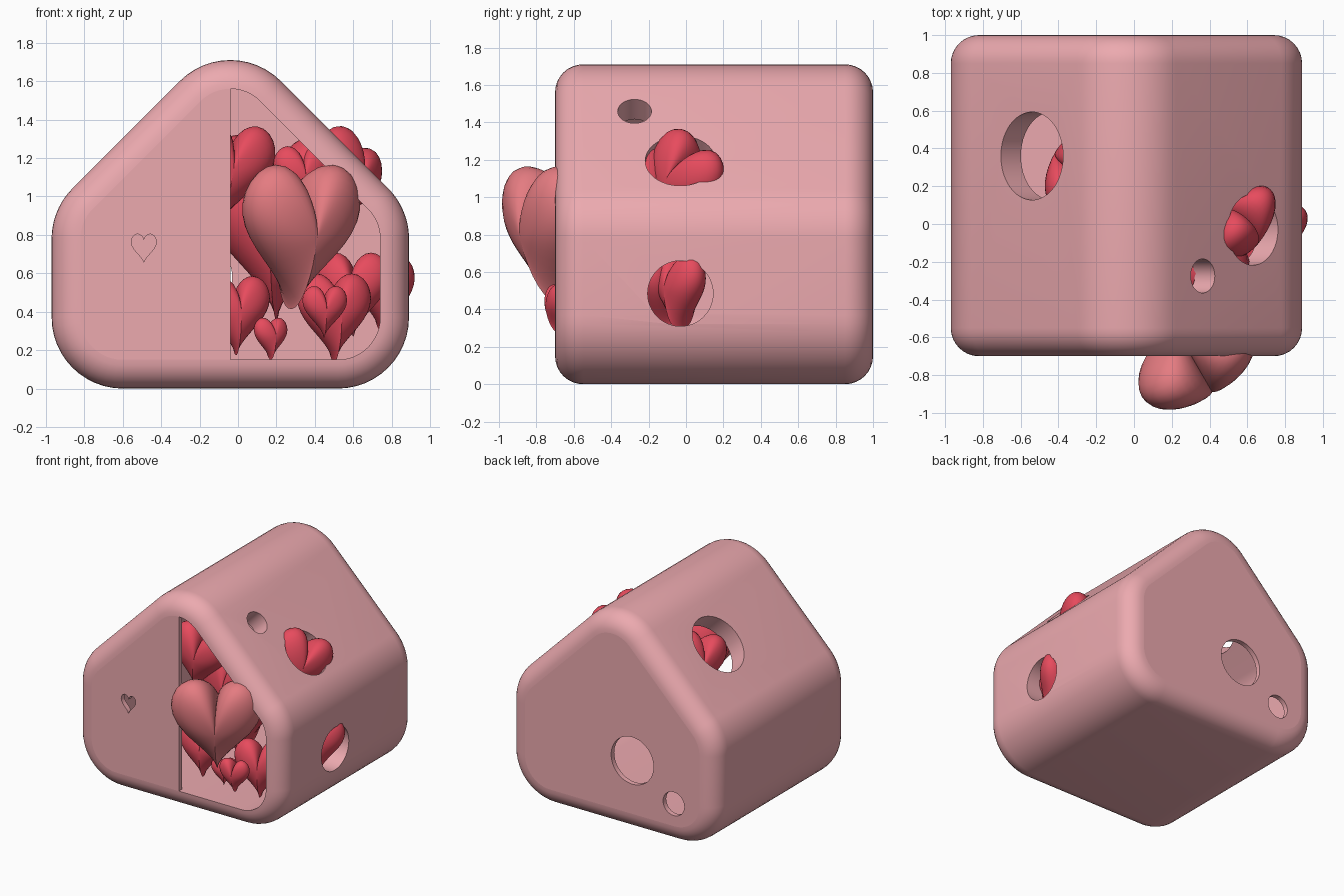
import bpy, bmesh
from math import sin, cos, pi, radians
from mathutils import Vector, Euler

if "Cube" in bpy.data.objects:
    bpy.data.objects.remove(bpy.data.objects["Cube"])


def material(name, rgb):
    m = bpy.data.materials.new(name)
    m.diffuse_color = (*rgb, 1)
    m.use_nodes = True
    m.node_tree.nodes["Principled BSDF"].inputs["Base Color"].default_value = m.diffuse_color
    return m


PINK = material("shell_pink", (0.84, 0.40, 0.43))
RED = material("heart_red", (0.80, 0.07, 0.11))
ROSE = material("heart_rose", (0.78, 0.20, 0.22))
R, WALL, FRONT, BACK = 0.37, 0.15, -0.70, 1.0


def house(off=0.0, seg=12):
    """Rounded house outline in x, z, moved inwards by off."""
    corners = [(-.6, .37, 180, 270), (.52, .37, 270, 360), (.52, .78, 0, 45),
               (-.04, 1.34, 45, 135), (-.6, .78, 135, 180)]
    pts = []
    for cx, cz, a0, a1 in corners:
        for i in range(seg + 1):
            a = radians(a0 + (a1 - a0) * i / seg)
            pts.append((cx + (R - off) * cos(a), cz + (R - off) * sin(a)))
    return pts


def finish(name, bm, mat):
    bmesh.ops.recalc_face_normals(bm, faces=bm.faces)
    me = bpy.data.meshes.new(name)
    bm.to_mesh(me)
    bm.free()
    ob = bpy.data.objects.new(name, me)
    bpy.context.collection.objects.link(ob)
    if mat:
        me.materials.append(mat)
    return ob


def smooth(ob, angle=35):
    bpy.ops.object.select_all(action='DESELECT')
    ob.select_set(True)
    bpy.context.view_layer.objects.active = ob
    bpy.ops.object.shade_smooth_by_angle(angle=radians(angle))


def bridge(bm, a, b):
    n = len(a)
    for i in range(n):
        bm.faces.new((a[i], a[(i + 1) % n], b[(i + 1) % n], b[i]))


def prism(name, pts, y0, y1, mat=None):
    bm = bmesh.new()
    loops = [[bm.verts.new((x, y, z)) for x, z in pts] for y in (y0, y1)]
    bridge(bm, *loops)
    for l in loops:
        bm.faces.new(l)
    return finish(name, bm, mat)


def cut(ob, cutter):
    mod = ob.modifiers.new("hole", 'BOOLEAN')
    mod.operation, mod.object, mod.solver = 'DIFFERENCE', cutter, 'EXACT'
    bpy.context.view_layer.objects.active = ob
    bpy.ops.object.modifier_apply(modifier=mod.name)
    bpy.data.objects.remove(cutter)


def round_hole(ob, loc, direction, r):
    bpy.ops.mesh.primitive_cylinder_add(
        vertices=48, radius=r, depth=0.6, location=loc,
        rotation=Vector(direction).to_track_quat('Z', 'Y').to_euler())
    cutter = bpy.context.object
    cutter.hide_render = True
    cut(ob, cutter)


def heart_outline(n):
    """Heart about 1 wide and 1.15 tall, centred on the origin."""
    out = []
    for i in range(n):
        t = 2 * pi * i / n
        z = 13 * cos(t) - 5 * cos(2 * t) - 2 * cos(3 * t) - cos(4 * t)
        out.append((sin(t) ** 3 / 2, (z + 2.5) / 29 * 1.15))
    return out


def heart(name, loc, w, rot=(0, 0, 0), mat=RED, n=48, rings=18):
    """Puffy heart made of scaled outlines from front to back."""
    bm = bmesh.new()
    rows = []
    for k in range(1, rings):
        u = -pi / 2 + pi * k / rings
        rows.append([bm.verts.new((x * cos(u) * w, .3 * w * sin(u),
                                   ((z - .05) * cos(u) + .05) * w))
                     for x, z in heart_outline(n)])
    for a, b in zip(rows, rows[1:]):
        bridge(bm, a, b)
    for row, y in ((rows[0], -.3 * w), (rows[-1], .3 * w)):
        tip = bm.verts.new((0, y, .05 * w))
        for i in range(n):
            bm.faces.new((row[i], row[(i + 1) % n], tip))
    ob = finish(name, bm, mat)
    ob.location = loc
    ob.rotation_euler = Euler([radians(a) for a in rot])
    smooth(ob, 60)


# Shell: house-shaped tube with rounded front and back rims
bm = bmesh.new()
steps = [i * pi / 16 for i in range(9)]
section = [(WALL * (1 - sin(a)), FRONT + WALL * (1 - cos(a))) for a in steps]
section += [(WALL * (1 - sin(a)), BACK - WALL * (1 - cos(a))) for a in reversed(steps)]
rows = [[bm.verts.new((x, y, z)) for x, z in house(o)] for o, y in section]
for i in range(len(rows)):
    bridge(bm, rows[i], rows[(i + 1) % len(rows)])
shell = finish("house_shell", bm, PINK)
for loc, d, r in [((.63, -.03, 1.195), (1, 0, 1), .188),
                  ((.365, -.275, 1.46), (1, 0, 1), .09),
                  ((.85, -.03, .485), (1, 0, 0), .175),
                  ((-.54, .36, 1.363), (-1, 0, 1), .233)]:
    round_hole(shell, loc, d, r)
smooth(shell)

# Back panel with two round holes
back = prism("back_panel", house(WALL), BACK - .04, BACK, PINK)
round_hole(back, (-.22, BACK, .58), (0, 1, 0), .19)
round_hole(back, (-.59, BACK, .33), (0, 1, 0), .095)
smooth(back)

# Front half door with a small heart opening
half = [p for p in house(WALL) if p[0] < -.045]
half_lo = [p for p in half if p[1] < .5 and p[1] < .37]
half_hi = [p for p in half if p[1] >= .37]
outline = [(-.04, 1.56)] + sorted(half_hi, key=lambda p: -p[1]) \
    + sorted(half_lo, key=lambda p: -p[1]) + [(-.04, .15)]
door = prism("front_half_door", outline, FRONT, FRONT + .04, PINK)
knob = prism("heart_cutter", [(-.49 + x * .13, .73 + z * .13)
                              for x, z in heart_outline(32)], -.9, -.5)
knob.hide_render = True
cut(door, knob)
smooth(door)

# Hearts: the large rose one leaning out, the rest filling the house
heart("large_front_heart", (.31, -.71, .79), .67, (14, 0, 30), ROSE)
for name, loc, w, rot in [
    ("middle_heart", (.2, -.2, .84), .84, (0, 0, -8)),
    ("upper_left_heart", (-.05, -.4, 1.12), .46, (5, 8, 10)),
    ("upper_right_heart", (.33, -.36, 1.09), .30, (0, 0, 15)),
    ("roof_hole_heart", (.54, -.03, 1.07), .46, (0, 30, 50)),
    ("wall_hole_heart", (.76, -.03, .49), .36, (0, 0, 35)),
    ("lower_right_heart", (.50, -.42, .37), .40, (0, 0, 20)),
    ("right_side_heart", (.60, -.15, .49), .38, (0, 0, -10)),
    ("small_front_heart", (.45, -.68, .40), .235, (8, 0, 10)),
    ("lower_left_heart", (-.01, -.42, .38), .36, (0, 0, 15)),
    ("tiny_floor_heart", (.17, -.42, .26), .19, (0, 0, 30)),
    ("left_roof_heart", (-.30, .32, 1.12), .44, (0, -20, 60)),
]:
    heart(name, loc, w, rot)
